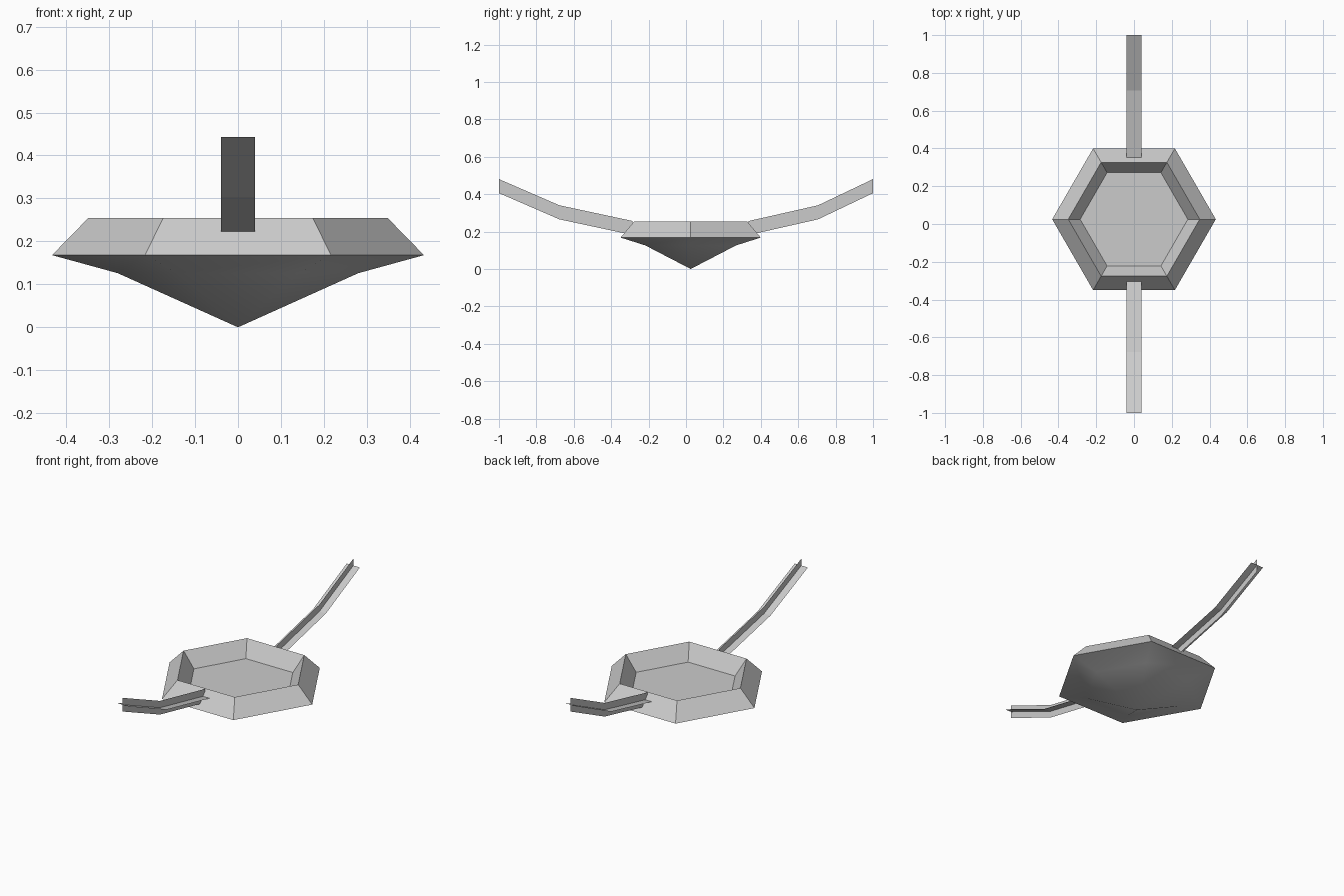
import bpy
import bmesh
from math import cos, sin, pi, radians

if "Cube" in bpy.data.objects:
    bpy.data.objects.remove(bpy.data.objects["Cube"])

DISH_Y = 0.025

grey = bpy.data.materials.new("plain_grey")
grey.use_nodes = True
grey.diffuse_color = (0.6, 0.6, 0.6, 1)
grey.node_tree.nodes["Principled BSDF"].inputs["Base Color"].default_value = (0.6, 0.6, 0.6, 1)


def add_object(name, bm):
    mesh = bpy.data.meshes.new(name)
    bm.to_mesh(mesh)
    bm.free()
    mesh.materials.append(grey)
    obj = bpy.data.objects.new(name, mesh)
    bpy.context.collection.objects.link(obj)
    return obj


# Hexagonal dish: pointed hull, sloped rim and sunken floor
def build_dish():
    bm = bmesh.new()
    profile = [(0.28, 0.126), (0.433, 0.168), (0.348, 0.255), (0.285, 0.172)]
    rings = [[bm.verts.new((r * cos(i * pi / 3), DISH_Y + r * sin(i * pi / 3), z))
              for i in range(6)] for r, z in profile]
    tip = bm.verts.new((0, DISH_Y, 0))
    for i in range(6):
        j = (i + 1) % 6
        bm.faces.new((tip, rings[0][j], rings[0][i]))
        for low, high in zip(rings, rings[1:]):
            bm.faces.new((low[i], low[j], high[j], high[i]))
    bm.faces.new(rings[-1])
    bmesh.ops.recalc_face_normals(bm, faces=bm.faces)
    return add_object("hexagonal_dish", bm)


# Arm: an upright and a level ribbon crossing along one bent path
def build_arm(name, path):
    bm = bmesh.new()
    for dx, dz in ((0.04, 0), (0, 0.0375)):
        pairs = [(bm.verts.new((-dx, y, z - dz)), bm.verts.new((dx, y, z + dz)))
                 for y, z in path]
        for (a, b), (c, d) in zip(pairs, pairs[1:]):
            bm.faces.new((a, b, d, c))
    bm.normal_update()
    for face in bm.faces:
        if face.normal.z < -0.1:
            face.normal_flip()
    return add_object(name, bm)


dish = build_dish()
build_arm("front_arm", [(-0.285, 0.219), (-0.677, 0.303), (-1, 0.443)])
build_arm("back_arm", [(0.335, 0.219), (0.706, 0.303), (1, 0.443)])

# Smooth hull with crisp rim edges
bpy.ops.object.select_all(action="DESELECT")
dish.select_set(True)
bpy.context.view_layer.objects.active = dish
bpy.ops.object.shade_smooth_by_angle(angle=radians(30))
